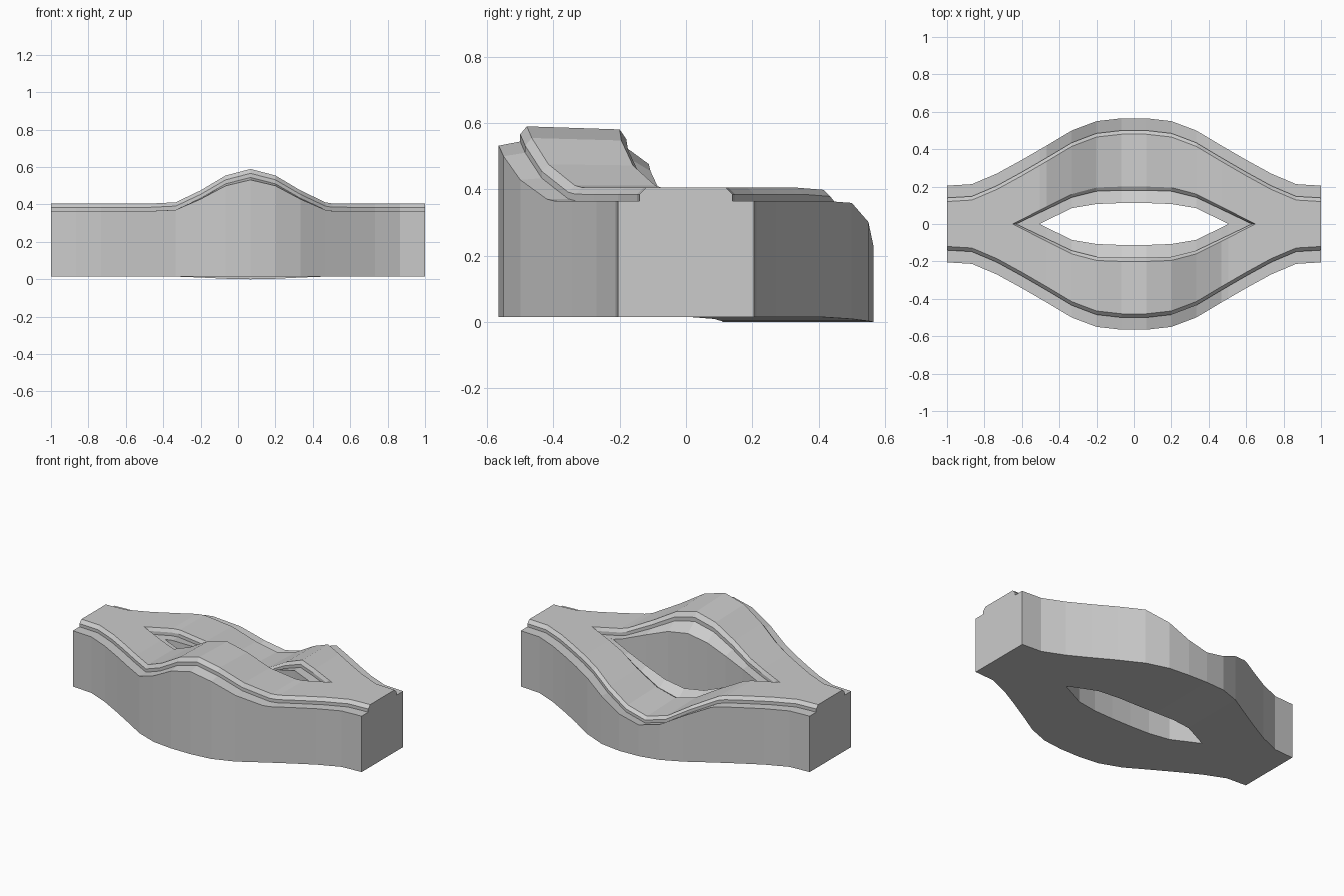
import bpy, bmesh

if "Cube" in bpy.data.objects:
    bpy.data.objects.remove(bpy.data.objects["Cube"])

def interp(pts, v):
    # piecewise linear lookup, clamped at both ends
    if v <= pts[0][0]:
        return pts[0][1]
    for (a, p), (b, q) in zip(pts, pts[1:]):
        if v <= b:
            return p + (q - p) * (v - a) / (b - a)
    return pts[-1][1]

# plan outlines: half width against distance from the middle
OUTER = [(.067, .565), (.2, .55), (.333, .50), (.467, .42), (.6, .343),
         (.733, .27), (.867, .213), (1, .205)]
HOLE_LIP = [(.067, .2), (.2, .195), (.333, .16), (.65, 0)]
HOLE_STEP = [(.067, .18), (.2, .175), (.333, .142), (.63, 0)]
HOLE_WALL = [(.067, .112), (.2, .107), (.333, .085), (.505, 0)]
BUMP = [(0, 1), (.133, .81), (.267, .38), (.4, .035), (.44, 0)]

# long stations, plus the pointed tips of the hole
xs = [-1 + i * 2 / 15 for i in range(16)]
xs = sorted(xs + [s * t for s in (-1, 1) for t in (.505, .63, .65)])

def column(x, s):
    # section of one arm from outer bottom, over the top, to hole bottom
    a = abs(x)
    o, lip, step, wall = (interp(t, a) for t in (OUTER, HOLE_LIP, HOLE_STEP, HOLE_WALL))
    b = -s * .185 * interp(BUMP, abs(x + s * .067))      # front humps up, back dips
    floor = .015 - (.015 * interp(BUMP, abs(x - .067)) if s > 0 else 0)
    z_step = .385 if a < .64 else .405
    z_ledge = .365 if a < .64 else .405
    prof = [(o, floor), (o, .365 + .9 * b), (o - .065, .365 + .97 * b),
            (o - .065, .385 + .98 * b), (o - .085, .405 + b),
            (lip, .405 + .95 * b), (step, z_step + .9 * b),
            (step, z_ledge + .87 * b), (wall, z_ledge + .6 * b), (wall, floor if wall > 0 else .015)]
    return [(x, s * y, z) for y, z in prof]

bm = bmesh.new()
for s in (-1, 1):
    cols = [[bm.verts.new(p) for p in column(x, s)] for x in xs]
    for c, d in zip(cols, cols[1:]):
        for i in range(10):
            j = (i + 1) % 10
            quad = (c[i], c[j], d[j], d[i])
            if any(abs(v.co.y) > 1e-5 for v in quad):    # no wall along the middle
                bm.faces.new(quad)

# weld the two arms and close both ends
bmesh.ops.remove_doubles(bm, verts=bm.verts, dist=1e-4)
bmesh.ops.dissolve_degenerate(bm, edges=bm.edges, dist=1e-4)
bmesh.ops.delete(bm, geom=[v for v in bm.verts if not v.link_faces], context='VERTS')
bmesh.ops.holes_fill(bm, edges=[e for e in bm.edges if e.is_boundary], sides=0)
bmesh.ops.recalc_face_normals(bm, faces=bm.faces)

me = bpy.data.meshes.new("split_path_tile")
bm.to_mesh(me)
bm.free()
bpy.context.collection.objects.link(bpy.data.objects.new("split_path_tile", me))
